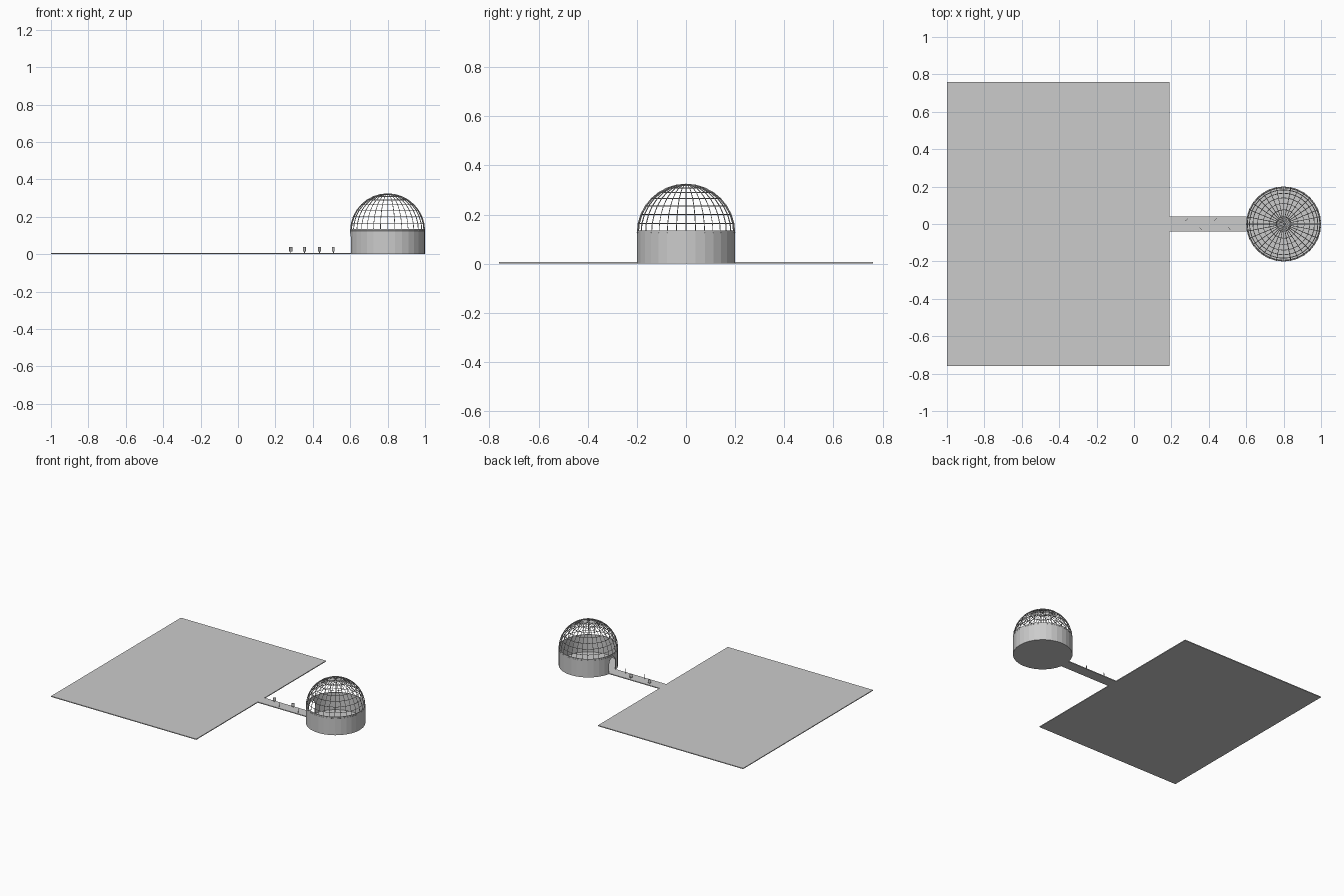
import bpy, bmesh, math
from mathutils import Matrix

if "Cube" in bpy.data.objects:
    bpy.data.objects.remove(bpy.data.objects["Cube"])

SLAB = 0.006          # ground thickness
CX, R = 0.8, 0.2      # drum centre and radius
SIDES = 32


def make_object(name, bm):
    bmesh.ops.recalc_face_normals(bm, faces=bm.faces)
    mesh = bpy.data.meshes.new(name)
    bm.to_mesh(mesh)
    bm.free()
    obj = bpy.data.objects.new(name, mesh)
    bpy.context.collection.objects.link(obj)
    return obj


def add_box(bm, x0, x1, y0, y1, z0, z1, turn=None):
    size = Matrix.Diagonal((x1 - x0, y1 - y0, z1 - z0, 1))
    place = Matrix.Translation(((x0 + x1) / 2, (y0 + y1) / 2, (z0 + z1) / 2))
    rot = Matrix.Rotation(turn or 0, 4, 'Z')
    bmesh.ops.create_cube(bm, size=1, matrix=place @ rot @ size)


def box(name, *dims):
    bm = bmesh.new()
    add_box(bm, *dims)
    return make_object(name, bm)


# Large flat plaza and the walkway to the round building
box("plaza", -1, 0.19, -0.76, 0.76, 0, SLAB)
box("walkway", 0.19, 0.602, -0.04, 0.04, 0, SLAB)

# Floor disc
bm = bmesh.new()
bmesh.ops.create_cone(bm, cap_ends=True, segments=SIDES, radius1=R - 0.001,
                      radius2=R - 0.001, depth=SLAB,
                      matrix=Matrix.Translation((CX, 0, SLAB / 2)))
make_object("building_floor", bm)

# Hollow drum wall
bm = bmesh.new()
profile = [(R, 0), (R, 0.135), (R - 0.005, 0.135), (R - 0.005, 0)]
rings = [[bm.verts.new((CX + r * math.cos(2 * math.pi * i / SIDES),
                        r * math.sin(2 * math.pi * i / SIDES), z))
          for i in range(SIDES)] for r, z in profile]
for k in range(4):
    a, b = rings[k], rings[(k + 1) % 4]
    for i in range(SIDES):
        j = (i + 1) % SIDES
        bm.faces.new((a[i], a[j], b[j], b[i]))
wall = make_object("drum_wall", bm)

# Arched doorway cutter
bm = bmesh.new()
half, spring = 0.037, 0.073
outline = [(-half, SLAB), (half, SLAB)]
outline += [(half * math.cos(math.pi * i / 12), spring + half * math.sin(math.pi * i / 12))
            for i in range(13)]
face = bm.faces.new([bm.verts.new((0.57, y, z)) for y, z in outline])
ext = bmesh.ops.extrude_face_region(bm, geom=[face])
bmesh.ops.translate(bm, vec=(0.08, 0, 0),
                    verts=[v for v in ext["geom"] if isinstance(v, bmesh.types.BMVert)])
cutter = make_object("doorway_cutter", bm)
cutter.hide_render = True
cutter.display_type = 'WIRE'
cut = wall.modifiers.new("doorway", 'BOOLEAN')
cut.operation = 'DIFFERENCE'
cut.solver = 'EXACT'
cut.object = cutter
# Apply the cut and remove the helper
bpy.context.view_layer.objects.active = wall
wall.select_set(True)
bpy.ops.object.modifier_apply(modifier=cut.name)
bpy.data.objects.remove(cutter)

# Open lattice dome
bm = bmesh.new()
bmesh.ops.create_uvsphere(bm, u_segments=SIDES, v_segments=16, radius=R - 0.002)
bmesh.ops.delete(bm, geom=[v for v in bm.verts if v.co.z < -0.001], context='VERTS')
bmesh.ops.translate(bm, verts=bm.verts, vec=(CX, 0, 0.125))
dome = make_object("lattice_dome", bm)
wire = dome.modifiers.new("bars", 'WIREFRAME')
wire.thickness = 0.005
wire.offset = 0
wire.use_even_offset = False
wire.use_boundary = True

# Small angled signs alternating along both sides of the walkway
for n, (x, y) in enumerate([(0.282, 0.023), (0.356, -0.025), (0.435, 0.023), (0.51, -0.025)]):
    turn = math.radians(40 if y > 0 else -50)
    bm = bmesh.new()
    add_box(bm, x - 0.0015, x + 0.0015, y - 0.0015, y + 0.0015, SLAB - 0.001, 0.02, turn)
    add_box(bm, x - 0.01, x + 0.01, y - 0.001, y + 0.001, 0.015, 0.038, turn)
    make_object(f"path_sign_{n + 1}", bm)
